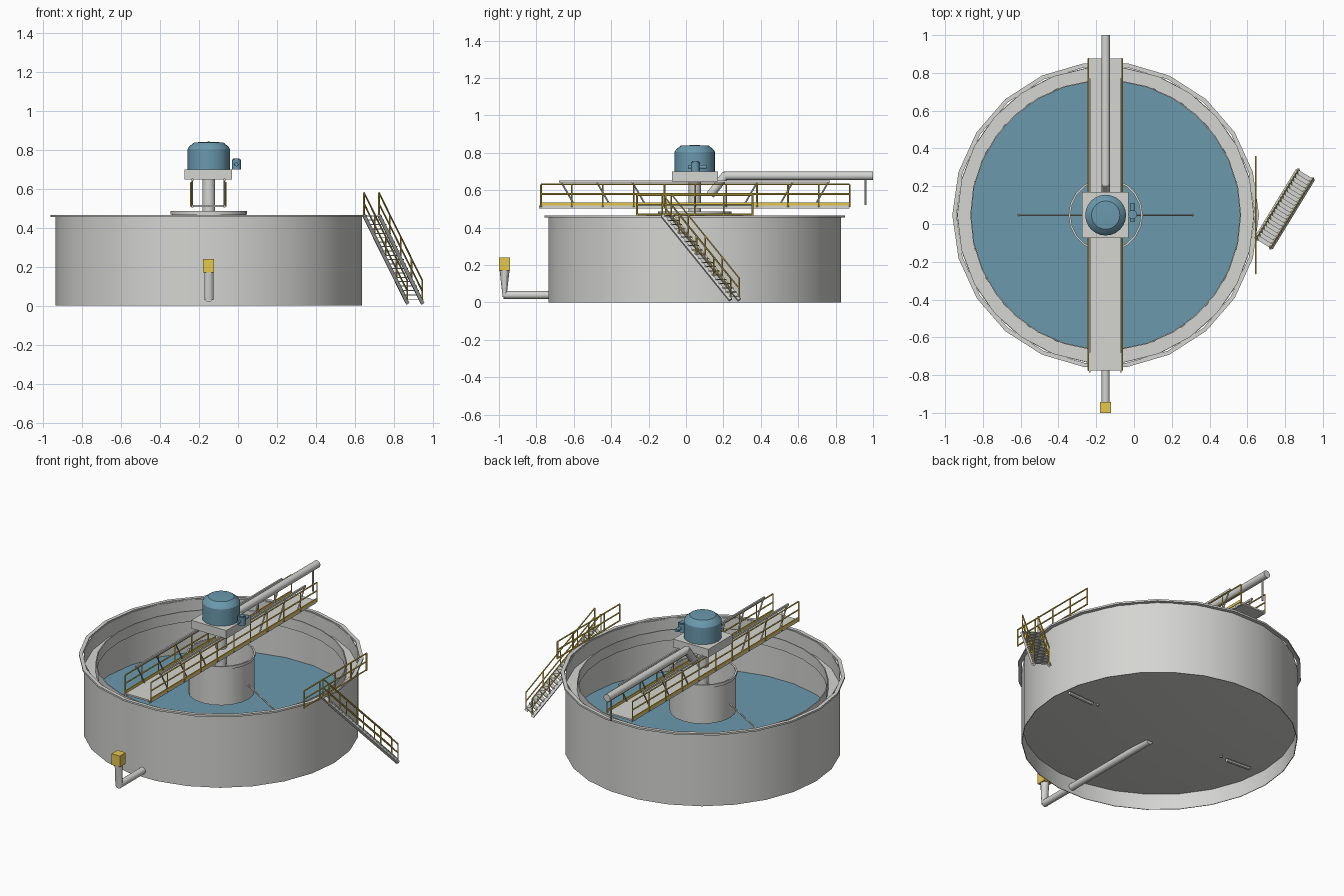
import bpy, bmesh, math
from mathutils import Vector, Matrix

if "Cube" in bpy.data.objects:
    bpy.data.objects.remove(bpy.data.objects["Cube"], do_unlink=True)

CX, CY = -0.15, 0.047      # tank axis


def material(name, rgb):
    m = bpy.data.materials.new(name)
    m.use_nodes = True
    m.diffuse_color = (*rgb, 1)
    m.node_tree.nodes["Principled BSDF"].inputs["Base Color"].default_value = (*rgb, 1)
    return m


GREY = material("light_grey", (0.66, 0.66, 0.64))
BLUE = material("water_blue", (0.145, 0.32, 0.42))
YELLOW = material("safety_yellow", (0.78, 0.57, 0.08))


def finish(name, bm, mat, smooth=False):
    bmesh.ops.recalc_face_normals(bm, faces=bm.faces)
    me = bpy.data.meshes.new(name)
    bm.to_mesh(me)
    bm.free()
    ob = bpy.data.objects.new(name, me)
    bpy.context.collection.objects.link(ob)
    me.materials.append(mat)
    if smooth:
        bpy.ops.object.select_all(action="DESELECT")
        ob.select_set(True)
        bpy.context.view_layer.objects.active = ob
        bpy.ops.object.shade_smooth_by_angle(angle=math.radians(25))
    return ob


def lathe(name, profile, mat, sides=32, closed=False):
    """Revolve (radius, height) points round the tank axis."""
    bm = bmesh.new()
    vs = [bm.verts.new((r, 0, z)) for r, z in profile]
    pairs = list(zip(vs, vs[1:])) + ([(vs[-1], vs[0])] if closed else [])
    es = [bm.edges.new(p) for p in pairs]
    bmesh.ops.spin(bm, geom=vs + es, cent=(0, 0, 0), axis=(0, 0, 1),
                   angle=math.tau, steps=sides, use_duplicate=False)
    bmesh.ops.remove_doubles(bm, verts=bm.verts, dist=1e-5)
    bmesh.ops.translate(bm, verts=bm.verts, vec=(CX, CY, 0))
    return finish(name, bm, mat, True)


def add_box(bm, lo, hi):
    lo, hi = Vector(lo), Vector(hi)
    mat = Matrix.Translation((lo + hi) / 2) @ Matrix.Diagonal((*(hi - lo), 1))
    bmesh.ops.create_cube(bm, size=1, matrix=mat)


def add_rod(bm, a, b, r, sides=6):
    a, b = Vector(a), Vector(b)
    d = b - a
    rot = d.to_track_quat("Z", "Y").to_matrix().to_4x4()
    bmesh.ops.create_cone(bm, cap_ends=True, segments=sides, radius1=r, radius2=r,
                          depth=d.length, matrix=Matrix.Translation((a + b) / 2) @ rot)


def box(name, lo, hi, mat):
    bm = bmesh.new()
    add_box(bm, lo, hi)
    return finish(name, bm, mat)


def rods(name, segments, r, mat, sides=6, smooth=False):
    bm = bmesh.new()
    for a, b in segments:
        add_rod(bm, a, b, r, sides)
    return finish(name, bm, mat, smooth)


# Tank shell, rim, overflow channel, weir, floor and water
N = 26
lathe("tank_wall", [(0.787, 0), (0.787, 0.46), (0.783, 0.46), (0.783, 0)], GREY, N, True)
lathe("tank_rim", [(0.79, 0.455), (0.812, 0.455), (0.812, 0.466), (0.79, 0.466)],
      GREY, 22, True)
lathe("overflow_channel", [(0.784, 0.37), (0.784, 0.358), (0.716, 0.358), (0.716, 0.37)],
      GREY, N, True)
lathe("overflow_weir", [(0.711, 0.358), (0.717, 0.358), (0.717, 0.425), (0.711, 0.425)],
      GREY, 30, True)
lathe("tank_floor", [(0, 0.03), (0.784, 0.1)], GREY, N)
lathe("water", [(0, 0.13), (0.784, 0.13)], BLUE, N)

# Centre feed well and drive column
lathe("feed_well", [(0.19, 0.24), (0.19, 0.485), (0.186, 0.485), (0.186, 0.24)],
      GREY, 20, True)
lathe("feed_well_lip", [(0.189, 0.468), (0.197, 0.468), (0.197, 0.486), (0.189, 0.486)],
      GREY, 20, True)
lathe("drive_column", [(0, 0.27), (0.033, 0.27), (0.033, 0.66), (0, 0.66)], GREY, 16)

# Sloping rake arms, with blades just through the floor
rods("rake_arms", [((CX + s * 0.03, CY, 0.42), (CX + s * 0.46, CY, 0.17))
                   for s in (-1, 1)], 0.005, GREY)
rods("rake_tips", [((CX + s * 0.5, CY, 0.06), (CX + s * 0.67, CY, 0.068))
                   for s in (-1, 1)], 0.011, GREY, 8)
rods("rake_end_pins", [((CX + s * 0.46, CY, 0.062), (CX + s * 0.46, CY, 0.172))
                       for s in (-1, 1)], 0.008, GREY)

# Drive: gearbox, domed main motor, small side motor
box("gearbox", (-0.274, -0.074, 0.648), (-0.03, 0.17, 0.7), GREY)
lathe("main_motor", [(0, 0.7), (0.108, 0.7), (0.108, 0.805), (0.1, 0.818), (0.075, 0.838),
                     (0, 0.842)], BLUE, 24)
bm = bmesh.new()
add_rod(bm, (-0.008, 0.05, 0.7), (-0.008, 0.05, 0.75), 0.024, 14)
add_rod(bm, (-0.008, 0.05, 0.75), (-0.008, 0.05, 0.756), 0.017, 14)
add_rod(bm, (-0.008, 0.01, 0.725), (-0.008, 0.11, 0.725), 0.01, 12)
finish("side_motor", bm, BLUE, True)

# Bridge deck, trusses and railings
Y0, Y1 = -0.775, 0.875
box("bridge_deck", (-0.24, Y0, 0.508), (-0.064, Y1, 0.518), GREY)
bays = 10
truss, rail = bmesh.new(), bmesh.new()
for x, out in ((-0.234, -0.007), (-0.07, 0.007)):
    add_box(truss, (x - 0.005, Y0 - 0.01, 0.503), (x + 0.005, Y1, 0.518))
    add_box(truss, (x - 0.005, -0.68, 0.641), (x + 0.005, 0.77, 0.653))
    for k in range(3):
        for s in (-1, 1):
            far = 0.715 - 0.19 * k
            add_rod(truss, (x, CY + s * far, 0.645), (x, CY + s * (far - 0.075), 0.515), 0.0045)
    for i in range(bays + 1):
        y = Y0 + (Y1 - Y0) * i / bays
        add_rod(rail, (x + out, y, 0.51), (x + out, y, 0.632), 0.0045, 4)
    px = x + out
    add_box(rail, (px - 0.003, Y0, 0.518), (px + 0.003, Y1, 0.534))
    for z in (0.58, 0.632):
        add_rod(rail, (px, Y0, z), (px, Y1, z), 0.0045)
finish("bridge_trusses", truss, GREY)
finish("bridge_railings", rail, YELLOW)

# Feed pipe along the bridge, bent down into the well
rods("feed_pipe", [((CX, 0.2, 0.677), (CX, 1.0, 0.677)),
                   ((CX, 0.215, 0.685), (CX, 0.13, 0.575))], 0.023, GREY, 16, True)
rods("feed_pipe_support", [((CX, 0.96, 0.52), (CX, 0.96, 0.66))], 0.006, GREY, 8)

# Underflow pipe, riser flattened towards its foot, and valve box
rods("underflow_pipe", [((CX, -0.975, 0.04), (CX, -0.04, 0.04))], 0.021, GREY, 16, True)
bm = bmesh.new()
add_rod(bm, (CX, -0.97, 0.03), (CX, -0.97, 0.18), 0.023, 16)
for v in bm.verts:
    v.co.y = -0.97 + (v.co.y + 0.97) * (0.45 if v.co.z < 0.1 else 1.2)
finish("underflow_riser", bm, GREY, True)
box("valve_box", (-0.18, -1.0, 0.17), (-0.122, -0.942, 0.24), YELLOW)

# Stairs down the side
top, foot = Vector((0.685, -0.103, 0.465)), Vector((0.908, 0.262, 0.014))
run = foot - top
flat = Vector((run.x, run.y, 0)).normalized()
side = Vector((flat.y, -flat.x, 0)) * 0.045
up = Vector((0, 0, 1))
stairs, hand = bmesh.new(), bmesh.new()
for s in (-1, 1):
    a, b = top + side * s, foot + side * s
    add_rod(stairs, a, b, 0.013, 4)
    for h in (0.06, 0.115):
        add_rod(hand, a + up * h, b + up * h, 0.0042)
    for i in range(5):
        p = a.lerp(b, i / 4)
        add_rod(hand, p, p + up * 0.115, 0.0042, 4)
treads = 20
turn = Matrix.Rotation(math.atan2(flat.y, flat.x), 4, "Z")
for i in range(treads):
    p = top.lerp(foot, (i + 0.5) / treads) + up * 0.008
    bmesh.ops.create_cube(stairs, size=1, matrix=Matrix.Translation(p) @ turn
                          @ Matrix.Diagonal((0.024, 0.1, 0.005, 1)))
finish("stairs", stairs, GREY)
finish("stair_handrails", hand, YELLOW)

# Guard rail at the stair head
ends = (-0.262, 0.356)
guard = [((0.645, ends[0], z), (0.645, ends[1], z)) for z in (0.47, 0.522, 0.574)]
for i in range(5):
    y = ends[0] + (ends[1] - ends[0]) * i / 4
    guard.append(((0.645, y, 0.465), (0.645, y, 0.574)))
rods("guard_rail", guard, 0.0045, YELLOW)
